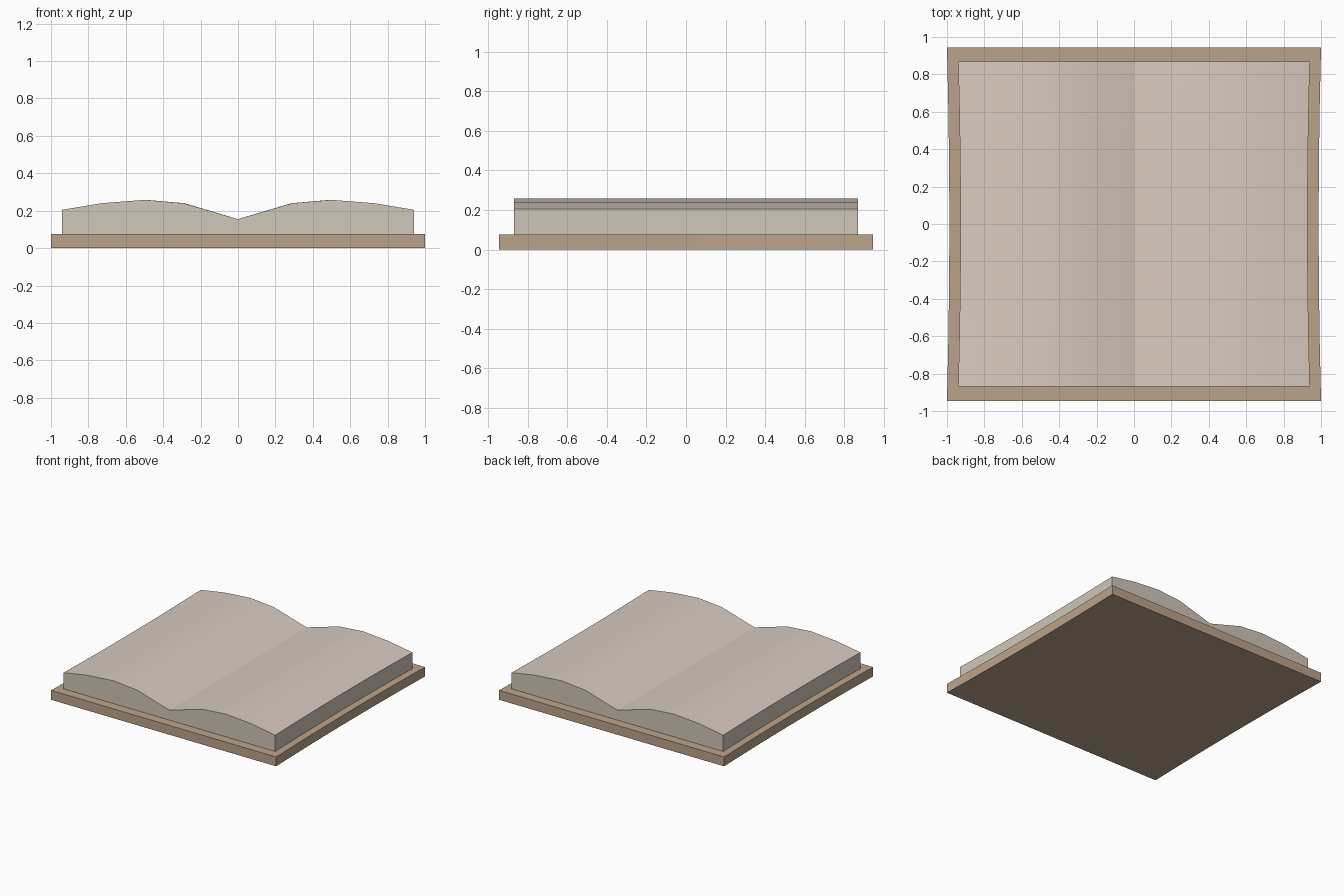
import bpy, bmesh, math

if "Cube" in bpy.data.objects:
    bpy.data.objects.remove(bpy.data.objects["Cube"])

ROWS = 6
PINCH = 0.013


def material(name, rgb):
    m = bpy.data.materials.new(name)
    m.diffuse_color = (*rgb, 1)
    m.use_nodes = True
    m.node_tree.nodes["Principled BSDF"].inputs["Base Color"].default_value = m.diffuse_color
    return m


def sweep(name, profile, half_y, mats, top_edges=()):
    """Extrude an x/z outline along y, with the fore-edges bowed slightly inward."""
    bm = bmesh.new()
    rings = []
    for r in range(ROWS + 1):
        t = 2 * r / ROWS - 1
        s = 1 - PINCH * (1 - t * t)
        rings.append([bm.verts.new((x * s, t * half_y, z)) for x, z in profile])
    n = len(profile)
    for a, b in zip(rings, rings[1:]):
        for i in range(n):
            j = (i + 1) % n
            f = bm.faces.new((a[i], a[j], b[j], b[i]))
            f.material_index = 1 if i in top_edges else 0
    bm.faces.new(rings[0])
    bm.faces.new(rings[-1][::-1])
    bmesh.ops.recalc_face_normals(bm, faces=bm.faces)
    me = bpy.data.meshes.new(name)
    bm.to_mesh(me)
    bm.free()
    for m in mats:
        me.materials.append(m)
    ob = bpy.data.objects.new(name, me)
    bpy.context.collection.objects.link(ob)
    bpy.ops.object.select_all(action='DESELECT')
    ob.select_set(True)
    bpy.context.view_layer.objects.active = ob
    bpy.ops.object.shade_smooth_by_angle(angle=math.radians(25))
    return ob


leather = material("leather", (0.50, 0.37, 0.26))
edge = material("page_edge", (0.63, 0.57, 0.48))
paper = material("paper", (0.70, 0.60, 0.53))

# Cover board
sweep("cover", [(-1, 0), (1, 0), (1, 0.075), (-1, 0.075)], 0.945, [leather])

# Page block: mirrored pillow profile with a crease in the middle
right = [(0.94, 0.205), (0.73, 0.24), (0.5, 0.258), (0.29, 0.24)]
left = [(-x, z) for x, z in reversed(right)]
outline = [(-0.94, 0.075), (0.94, 0.075)] + right + [(0, 0.155)] + left
sweep("pages", outline, 0.87, [edge, paper], range(2, 10))
